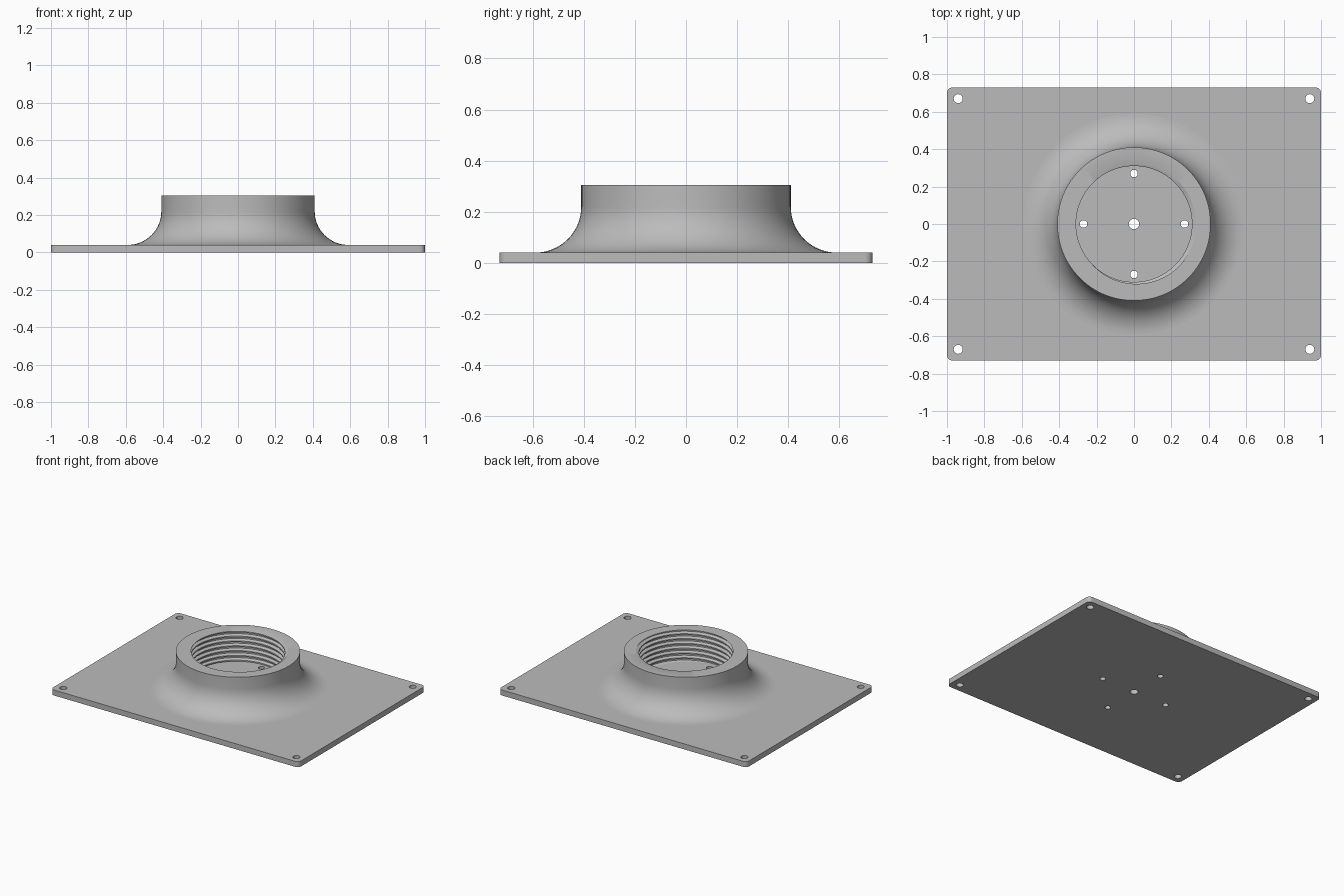
import bpy
import bmesh
import math

cube = bpy.data.objects.get("Cube")
if cube:
    bpy.data.objects.remove(cube, do_unlink=True)

PLATE, FLOOR, TOP = 0.04, 0.08, 0.305
COLLAR_R, FILLET = 0.41, 0.18
CREST, ROOT, PITCH = 0.31, 0.33, 0.035
SEGMENTS = 96

grey = bpy.data.materials.new("plain grey")
grey.use_nodes = True
grey.diffuse_color = (0.5, 0.5, 0.5, 1)
grey.node_tree.nodes["Principled BSDF"].inputs["Base Color"].default_value = (0.5, 0.5, 0.5, 1)


def finish(name, bm):
    mesh = bpy.data.meshes.new(name)
    bm.to_mesh(mesh)
    bm.free()
    obj = bpy.data.objects.new(name, mesh)
    bpy.context.collection.objects.link(obj)
    mesh.materials.append(grey)
    return obj


def activate(obj):
    bpy.ops.object.select_all(action="DESELECT")
    obj.select_set(True)
    bpy.context.view_layer.objects.active = obj


def add_cylinder(bm, x, y, radius, low, high, sides):
    made = bmesh.ops.create_cone(bm, cap_ends=True, segments=sides, radius1=radius,
                                 radius2=radius, depth=high - low)
    bmesh.ops.translate(bm, verts=made["verts"], vec=(x, y, (low + high) / 2))


# Base plate with rounded corners
bm = bmesh.new()
bmesh.ops.create_cube(bm, size=1)
bmesh.ops.scale(bm, verts=bm.verts, vec=(2, 1.46, PLATE))
bmesh.ops.translate(bm, verts=bm.verts, vec=(0, 0, PLATE / 2))
upright = [e for e in bm.edges if abs(e.verts[0].co.z - e.verts[1].co.z) > PLATE / 2]
bmesh.ops.bevel(bm, geom=upright, offset=0.03, segments=6, profile=0.5, affect="EDGES")
base_plate = finish("base_plate", bm)

# Raised floor inside the collar
bm = bmesh.new()
add_cylinder(bm, 0, 0, ROOT + 0.01, PLATE / 2, FLOOR, SEGMENTS)
socket_floor = finish("socket_floor", bm)

# Screw holes: four corners, four around the socket, one central
holes = [(x, y, 0.024) for x in (-0.94, 0.94) for y in (-0.67, 0.67)]
holes += [(0.27, 0, 0.02), (-0.27, 0, 0.02), (0, 0.27, 0.02), (0, -0.27, 0.02), (0, 0, 0.028)]
bm = bmesh.new()
for x, y, radius in holes:
    add_cylinder(bm, x, y, radius, -0.1, 0.2, 32)
cutter = finish("hole_cutter", bm)
cutter.hide_render = True
for obj in (base_plate, socket_floor):
    activate(obj)
    mod = obj.modifiers.new("holes", "BOOLEAN")
    mod.operation = "DIFFERENCE"
    mod.solver = "EXACT"
    mod.object = cutter
    bpy.ops.object.modifier_apply(modifier=mod.name)
bpy.data.objects.remove(cutter, do_unlink=True)


def thread_radius(phase):
    """Radius of the trapezoidal thread; phase counts turns downwards."""
    pattern = (CREST, CREST, ROOT, ROOT)
    step = (phase % 1) * 4
    i = int(step + 1e-6)
    t = max(step - i, 0)
    return pattern[i % 4] * (1 - t) + pattern[(i + 1) % 4] * t


# Flared collar with a helical internal thread
outer = []
for k in range(17):
    a = math.pi / 2 * k / 16
    outer.append((COLLAR_R + FILLET * (1 - math.sin(a)), PLATE + FILLET * (1 - math.cos(a))))
outer.append((COLLAR_R, TOP))
rows = 4 * (math.ceil((TOP - FLOOR) / PITCH) + 2)

bm = bmesh.new()
columns = []
for i in range(SEGMENTS + 1):
    turn = i / SEGMENTS
    angle = 2 * math.pi * turn + math.radians(135)
    profile = list(outer)
    for j in range(rows + 1):
        z = min(TOP, max(FLOOR, TOP + PITCH * (turn - j / 4)))
        profile.append((thread_radius((TOP - z) / PITCH + turn), z))
    columns.append([bm.verts.new((r * math.cos(angle), r * math.sin(angle), z))
                    for r, z in profile])
for a, b in zip(columns, columns[1:]):
    for j in range(len(a) - 1):
        bm.faces.new((a[j], b[j], b[j + 1], a[j + 1]))
bmesh.ops.remove_doubles(bm, verts=bm.verts, dist=0.00005)
collar = finish("threaded_collar", bm)

for obj in (base_plate, socket_floor, collar):
    activate(obj)
    bpy.ops.object.shade_smooth_by_angle(angle=math.radians(30))
